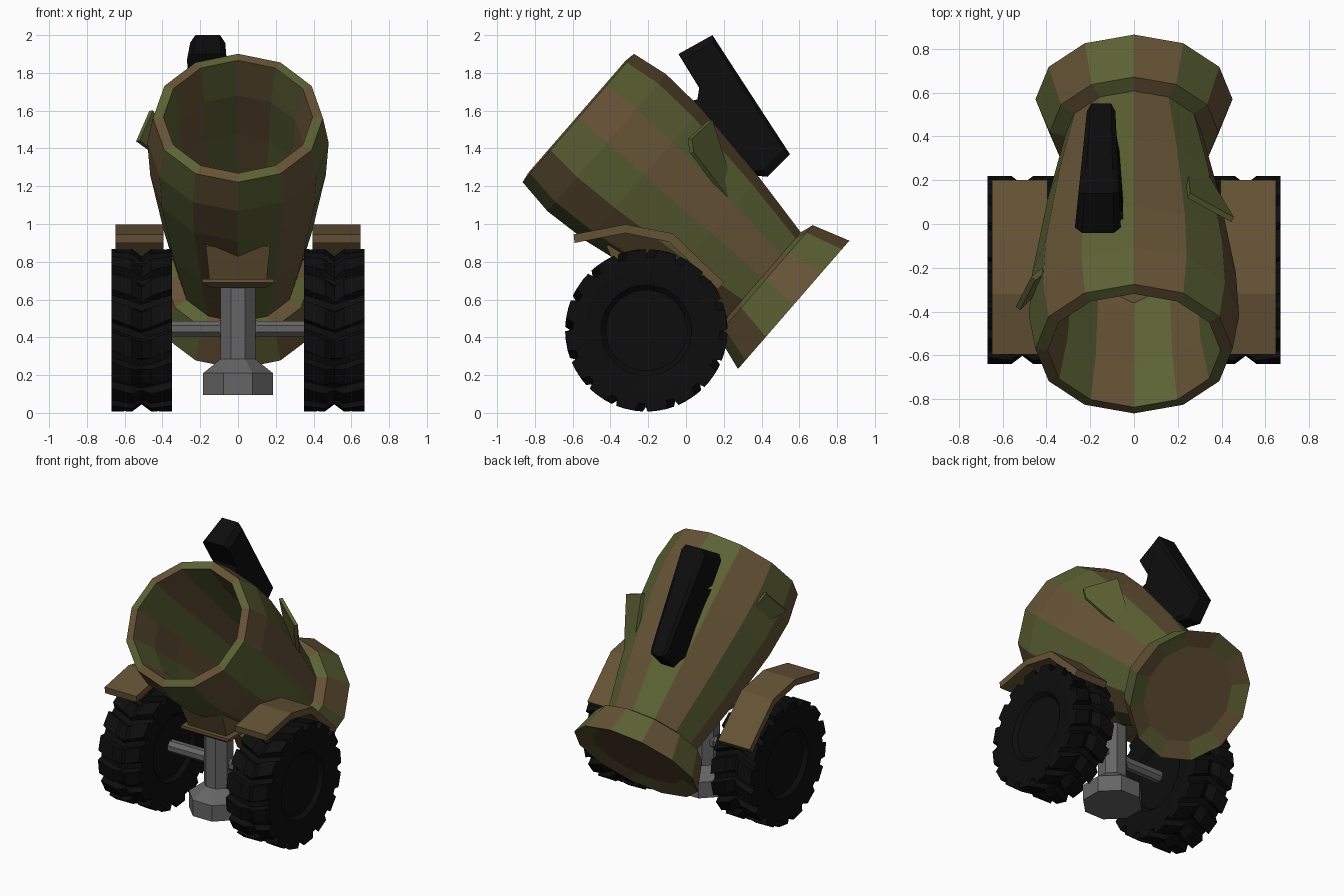
import bpy, bmesh, math
from mathutils import Matrix, Vector

if "Cube" in bpy.data.objects:
    bpy.data.objects.remove(bpy.data.objects["Cube"])


def material(name, col):
    m = bpy.data.materials.new(name)
    m.diffuse_color = (*col, 1)
    m.use_nodes = True
    m.node_tree.nodes["Principled BSDF"].inputs["Base Color"].default_value = m.diffuse_color
    return m


TAN = material("tan", (0.13, 0.085, 0.036))
OLIVE = material("olive", (0.105, 0.12, 0.034))
GRAY = material("gray", (0.13, 0.13, 0.13))
BLACK = material("black", (0.004, 0.004, 0.004))


def finish(name, bm, mats, matrix=None):
    bmesh.ops.recalc_face_normals(bm, faces=bm.faces)
    if matrix:
        bm.transform(matrix)
    me = bpy.data.meshes.new(name)
    bm.to_mesh(me)
    bm.free()
    for m in mats:
        me.materials.append(m)
    ob = bpy.data.objects.new(name, me)
    bpy.context.collection.objects.link(ob)
    return ob


def loft(name, rings, mats, matrix=None, striped=False, closed=False):
    """Bridge successive rings of points; cap the ends unless closed."""
    bm = bmesh.new()
    loops = [[bm.verts.new(p) for p in ring] for ring in rings]
    n = len(loops[0])
    pairs = list(zip(loops, loops[1:]))
    if closed:
        pairs.append((loops[-1], loops[0]))
    for a, b in pairs:
        for i in range(n):
            j = (i + 1) % n
            f = bm.faces.new((a[i], a[j], b[j], b[i]))
            f.material_index = i % 2 if striped else 0
    if not closed:
        bm.faces.new(loops[0])
        bm.faces.new(loops[-1])
    return finish(name, bm, mats, matrix)


def circle(r, z, n, phase=0.0):
    return [(r * math.sin(2 * math.pi * i / n + phase),
             r * math.cos(2 * math.pi * i / n + phase), z) for i in range(n)]


def prism(name, outline, x0, x1, mat):
    """Side outline (y, z) extruded across x."""
    return loft(name, [[(x, y, z) for y, z in outline] for x in (x0, x1)], [mat])


def plate(name, corners, thick, mat):
    c = [Vector(p) for p in corners]
    off = (c[1] - c[0]).cross(c[2] - c[0]).normalized() * thick / 2
    return loft(name, [[p + off for p in c], [p - off for p in c]], [mat])


# Tilted frame of the barrel: local z runs from base to muzzle
TILT = Matrix(((1, 0, 0, 0), (0, 0.655, -0.755, 0.57),
               (0, 0.755, 0.655, 0.572), (0, 0, 0, 1)))

# Barrel with open bore, in alternating stripes
barrel = [(0.31, 0.2), (0.39, 0.58), (0.465, 1.05), (0.48, 1.31), (0.45, 1.51),
          (0.395, 1.52), (0.35, 1.29), (0.33, 1.0), (0.26, 0.35)]
loft("barrel", [circle(r, s, 12) for r, s in barrel], [TAN, OLIVE], TILT, True)

# Flared base with a shallow recess in its underside
base = [(0.31, 0.225), (0.385, 0.2), (0.45, 0.0), (0.33, 0.03)]
loft("flared_base", [circle(r, s, 12) for r, s in base], [TAN, OLIVE], TILT, True)

# Sight: tapered block that reaches through the barrel wall
sight = [(-0.04, 1.90), (0.14, 2.0), (0.25, 1.83), (0.55, 1.37), (0.43, 1.25),
         (0.24, 1.27), (-0.08, 1.62), (0.06, 1.66), (0.07, 1.72)]


def sight_x(y, z, k):
    back = min(1, max(0, (y + 0.04) / 0.59))
    mid = -0.165 + 0.015 * back
    half = (0.105 - 0.04 * back) * k
    if z < 1.7 and y < 0.3:
        mid, half = -0.12, 0.07 * abs(k) * (1 if k > 0 else -1)
    return mid + half


cy, cz = 0.2, 1.6
rings = []
for k, s in ((-1, 0.8), (-0.7, 1), (0.7, 1), (1, 0.8)):
    ring = []
    for y, z in sight:
        s2 = s if z > 1.8 or y > 0.4 else 1
        s2 = 1 - (1 - s2) * 0.5
        ring.append((sight_x(y, z, k), cy + (y - cy) * s2, cz + (z - cz) * s2))
    rings.append(ring)
loft("sight", rings, [BLACK])

# Small plates standing off the barrel sides
plate("right_plate", [(0.25, 0.13, 1.55), (0.45, 0.02, 1.45), (0.44, 0.03, 1.38),
                      (0.33, 0.22, 1.13), (0.24, 0.25, 1.17)], 0.025, OLIVE)
plate("left_plate", [(-0.53, -0.385, 1.44), (-0.46, -0.25, 1.60),
                     (-0.40, -0.20, 1.50), (-0.42, -0.28, 1.36)], 0.025, OLIVE)

# Cradle under the barrel with a thin bottom flange
def rect(hx, y0, y1, z):
    return [(-hx, y0, z), (hx, y0, z), (hx, y1, z), (-hx, y1, z)]


loft("cradle", [rect(0.15, -0.34, 0.06, 0.69), rect(0.17, -0.42, 0.14, 0.88),
                rect(0.15, -0.36, 0.1, 0.95)], [TAN])
loft("cradle_flange", [rect(0.14, -0.34, 0.0, 0.66), rect(0.19, -0.38, 0.04, 0.69),
                       rect(0.19, -0.38, 0.04, 0.71)], [TAN])

# Post and weighted foot
POST = Matrix.Translation((0, -0.22, 0))
ph = math.pi / 8
loft("post_and_foot", [circle(r, z, 8, ph) for r, z in
     [(0.2, 0.095), (0.2, 0.21), (0.1, 0.285), (0.1, 0.69)]], [GRAY], POST)


def wheel_ring(x, r, depth, teeth=16):
    """Toothed ring; the tread twists with distance from the middle."""
    pts = []
    twist = 0.9 * abs(x)
    for t in range(teeth):
        for frac, drop in ((0.0, 0), (0.6, 0), (0.68, 1), (0.92, 1)):
            a = (t + frac) * 2 * math.pi / teeth + twist
            rr = r - drop * depth
            pts.append((x, rr * math.sin(a), rr * math.cos(a)))
    return pts


# Tyre section (across, radius, tooth depth), mirrored about the middle
half = [(0.125, 0.165, 0), (0.125, 0.215, 0), (0.15, 0.24, 0), (0.16, 0.33, 0),
        (0.16, 0.43, 0.042), (0.05, 0.43, 0.042)]
section = [(-x, r, d) for x, r, d in half] + [(0, 0.392, 0.006)] + half[::-1]

fender = [(-0.595, 0.945), (-0.32, 0.998), (-0.07, 0.95), (0.20, 0.69),
          (0.17, 0.655), (-0.09, 0.905), (-0.32, 0.952), (-0.59, 0.90)]

for side, label in ((1, "right"), (-1, "left")):
    # Wheels
    loft(label + "_wheel", [wheel_ring(x, r, d) for x, r, d in section], [BLACK],
         Matrix.Translation((side * 0.51, -0.21, 0.437)))
    # Fenders
    prism(label + "_fender", fender, side * 0.395, side * 0.648, TAN)
    # Axle halves with a collar at the post
    axle = [(0.05, 0.05), (0.05, 0.10), (0.045, 0.10), (0.045, 0.42)]
    loft(label + "_axle", [[(side * x, -0.21 + a, 0.445 + b) for a, b, _ in circle(r, 0, 8, ph)]
                           for r, x in axle], [GRAY])
